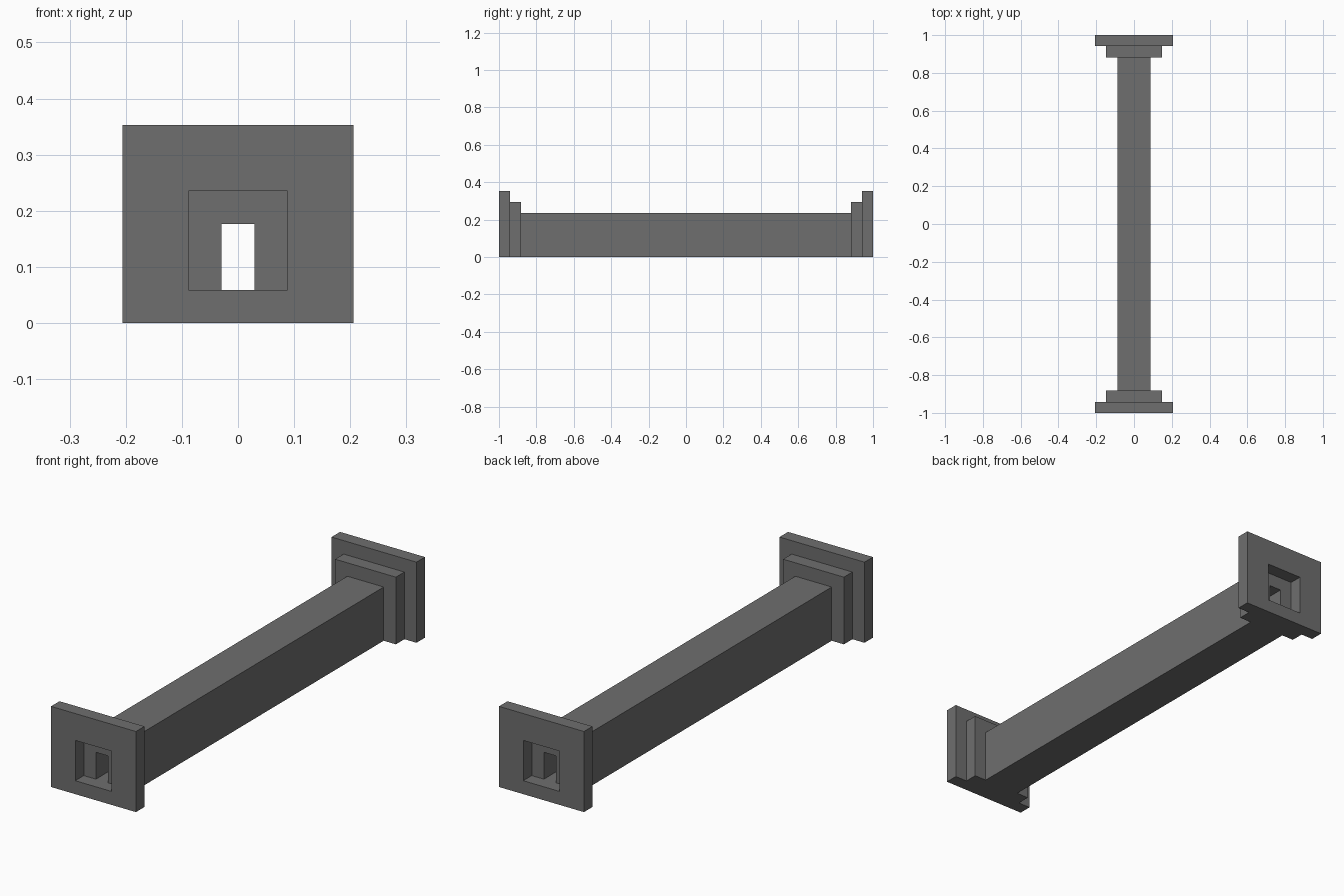
import bpy
import bmesh

U = 2 / 34  # building module: the model is 34 modules long

cube = bpy.data.objects.get("Cube")
if cube:
    bpy.data.objects.remove(cube, do_unlink=True)

GREY = (0.156, 0.156, 0.156, 1)
grey = bpy.data.materials.new("dark_grey")
grey.use_nodes = True
grey.diffuse_color = GREY
grey.node_tree.nodes["Principled BSDF"].inputs["Base Color"].default_value = GREY


def frame(name, y0, y1, outer, hole):
    """Rectangular block pierced along y; outer and hole are (width, bottom, top)."""
    bm = bmesh.new()

    def ring(rect, y):
        w, low, high = rect
        corners = [(-w / 2, low), (w / 2, low), (w / 2, high), (-w / 2, high)]
        return [bm.verts.new((x * U, y * U, z * U)) for x, z in corners]

    # Loops run over the outside, across the far end, back through the hole
    loops = [ring(outer, y0), ring(outer, y1), ring(hole, y1), ring(hole, y0)]
    for a, b in zip(loops, loops[1:] + loops[:1]):
        for i in range(4):
            j = (i + 1) % 4
            bm.faces.new((a[i], a[j], b[j], b[i]))
    bmesh.ops.recalc_face_normals(bm, faces=bm.faces)
    mesh = bpy.data.meshes.new(name)
    bm.to_mesh(mesh)
    bm.free()
    mesh.materials.append(grey)
    obj = bpy.data.objects.new(name, mesh)
    bpy.context.collection.objects.link(obj)
    return obj


passage = (1, 1, 3)
recess = (3, 1, 4)

# Long hollow corridor
frame("corridor", -15, 15, (3, 0, 4), passage)

# Stepped collar and wide end plate at both ends
for side, s in (("front", -1), ("back", 1)):
    frame(side + "_collar", *sorted((15 * s, 16 * s)), (5, 0, 5), passage)
    frame(side + "_end_plate", *sorted((16 * s, 17 * s)), (7, 0, 6), recess)
